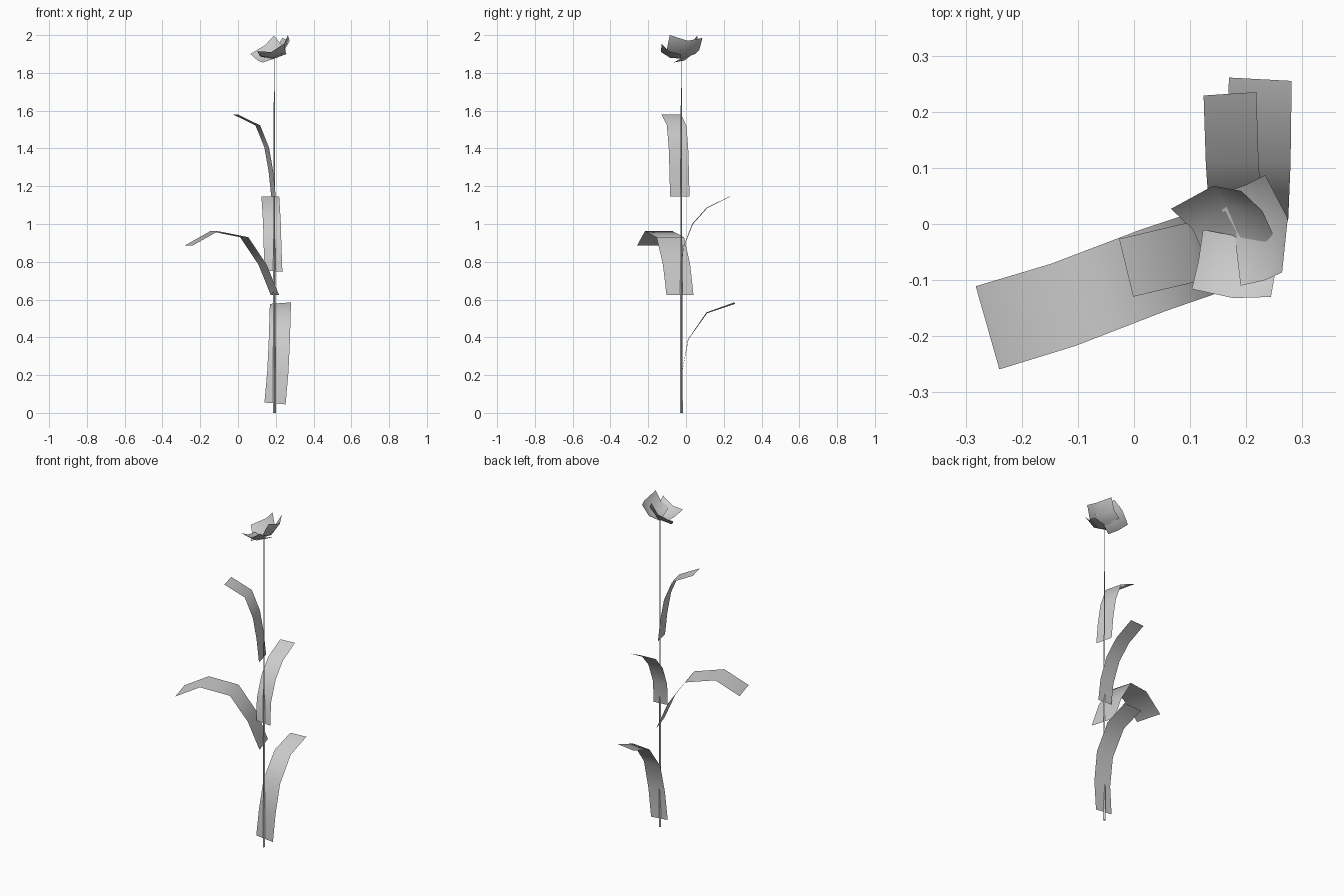
import bpy
from mathutils import Vector


def sheet(name, rows):
    """Single-sided smooth strip from equal-length rows of points."""
    n = len(rows[0])
    verts = [p for r in rows for p in r]
    faces = [(i * n + j, i * n + j + 1, (i + 1) * n + j + 1, (i + 1) * n + j)
             for i in range(len(rows) - 1) for j in range(n - 1)]
    me = bpy.data.meshes.new(name)
    me.from_pydata(verts, [], faces)
    me.polygons.foreach_set("use_smooth", [True] * len(me.polygons))
    ob = bpy.data.objects.new(name, me)
    bpy.context.collection.objects.link(ob)
    return ob


def leaf(name, path, half_start, half_end):
    """Bent leaf: centre path swept by a half-width vector."""
    a, b = Vector(half_start), Vector(half_end)
    rows = []
    for i, p in enumerate(path):
        h = a.lerp(b, i / (len(path) - 1))
        rows.append([Vector(p) - h, Vector(p) + h])
    return sheet(name, rows)


# Stem: slim tapered stalk
bpy.ops.mesh.primitive_cone_add(vertices=4, radius1=0.008, radius2=0.002,
                                depth=1.875, location=(0.192, -0.025, 0.9375))
bpy.context.object.name = "stem"

# Leaves
leaf("lower_back_leaf",
     [(.196, -.025, .05), (.211, -.02, .22), (.219, .012, .39), (.223, .11, .53), (.225, .258, .581)],
     (.056, 0, -.005), (.056, -.003, .004))
leaf("upper_back_leaf",
     [(.188, -.025, .75), (.183, -.013, .88), (.18, .035, 1.0), (.175, .11, 1.085), (.171, .232, 1.145)],
     (.047, 0, -.003), (.047, .003, 0))
leaf("lower_left_leaf",
     [(.195, -.032, .625), (.13, -.05, .785), (.033, -.083, .93), (-.126, -.144, .962), (-.261, -.185, .886)],
     (.022, -.0715, 0), (.021, -.074, 0))
leaf("upper_left_leaf",
     [(.188, -.033, 1.145), (.174, -.036, 1.28), (.152, -.04, 1.405), (.105, -.05, 1.522), (-.014, -.078, 1.58)],
     (.012, -.0515, 0), (.0125, -.0515, 0))

# Flower: three overlapping cupped petals, rows run from base to tip
sheet("front_petal", [
    [(.123, -.01, 1.885), (.19, -.023, 1.875), (.257, -.03, 1.90)],
    [(.115, -.065, 1.89), (.183, -.085, 1.88), (.252, -.085, 1.91)],
    [(.103, -.116, 1.915), (.177, -.132, 1.91), (.244, -.13, 1.955)]])
sheet("right_petal", [
    [(.19, -.11, 1.91), (.18, -.025, 1.875), (.145, .05, 1.90)],
    [(.234, -.10, 1.93), (.235, -.015, 1.90), (.20, .07, 1.92)],
    [(.264, -.086, 2.0), (.274, .01, 1.97), (.234, .087, 1.985)]])
sheet("back_petal", [
    [(.13, -.065, 1.855), (.19, -.03, 1.875), (.254, -.032, 1.92)],
    [(.105, -.01, 1.865), (.165, .03, 1.895), (.229, .023, 1.95)],
    [(.066, .027, 1.90), (.141, .068, 1.945), (.191, .059, 1.997)]])
